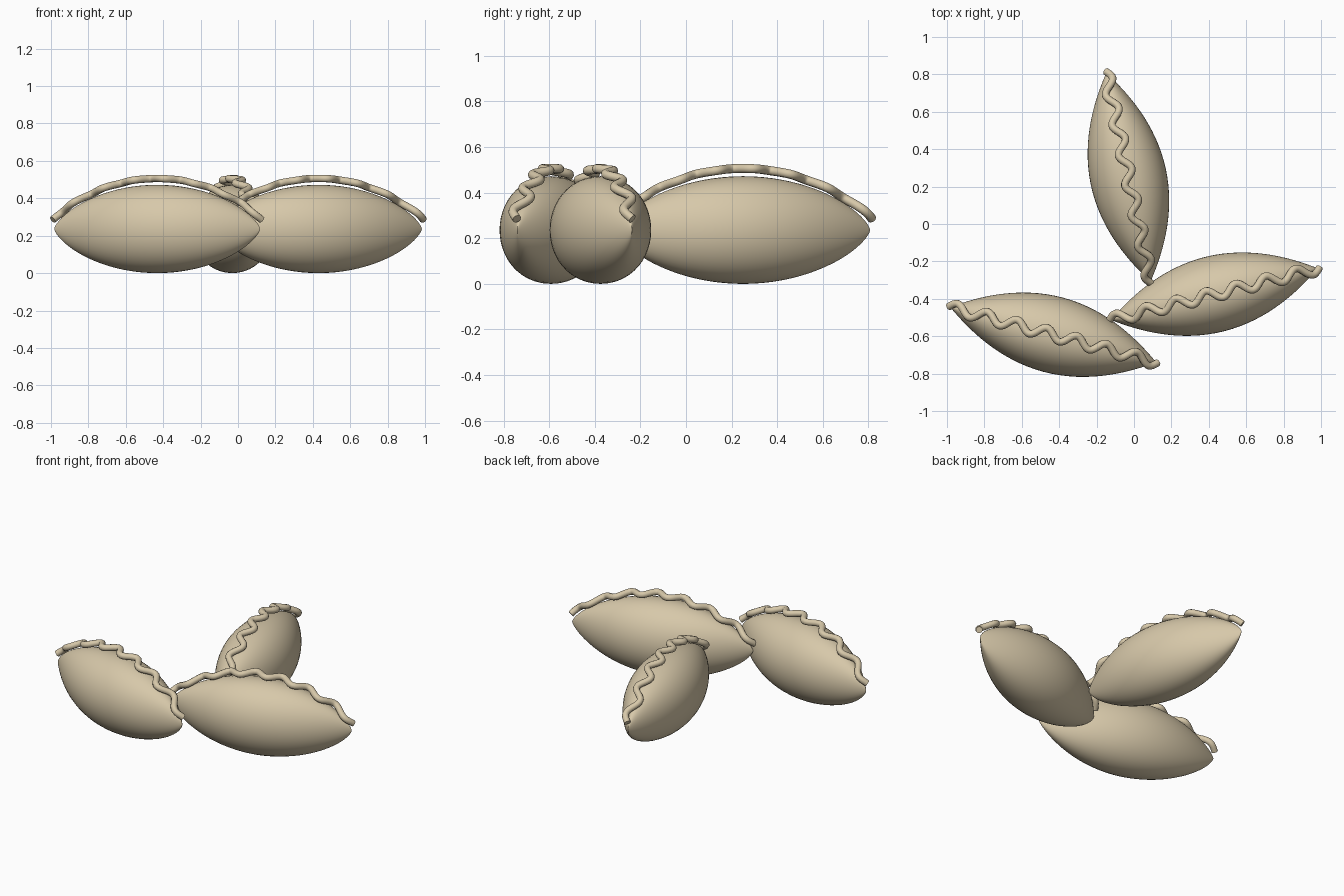
import bpy, bmesh, math
from mathutils import Matrix, Vector

if "Cube" in bpy.data.objects:
    bpy.data.objects.remove(bpy.data.objects["Cube"])

dough = bpy.data.materials.new("pale dough")
dough.diffuse_color = (0.68, 0.58, 0.40, 1)
dough.use_nodes = True
dough.node_tree.nodes["Principled BSDF"].inputs["Base Color"].default_value = dough.diffuse_color

HALF, WIDE, TALL = 0.57, 0.205, 0.236


def place(obj, centre, angle):
    obj.location = (centre[0], centre[1], 0)
    obj.rotation_euler = (0, 0, math.radians(angle))


# Plump spindle body: sphere with pinched ends
def body(name, centre, angle):
    bm = bmesh.new()
    bmesh.ops.create_uvsphere(bm, u_segments=48, v_segments=40, radius=1,
                              matrix=Matrix.Rotation(math.pi / 2, 4, 'Y'))
    for v in bm.verts:
        x, y, z = v.co
        r = max(1 - x * x, 0.0)
        v.co = Vector((x * HALF, y * WIDE * r ** 0.5, TALL + z * TALL * r ** 0.2))
    bmesh.ops.recalc_face_normals(bm, faces=bm.faces)
    for f in bm.faces:
        f.smooth = True
    me = bpy.data.meshes.new(name)
    bm.to_mesh(me)
    bm.free()
    me.materials.append(dough)
    obj = bpy.data.objects.new(name, me)
    bpy.context.collection.objects.link(obj)
    place(obj, centre, angle)


# Wavy crimped seam running over the top
def seam(name, centre, angle):
    cu = bpy.data.curves.new(name, 'CURVE')
    cu.dimensions = '3D'
    cu.bevel_depth = 0.02
    cu.bevel_resolution = 3
    cu.use_fill_caps = True
    n = 112
    sp = cu.splines.new('POLY')
    sp.points.add(n)
    for i, p in enumerate(sp.points):
        t = 2 * i / n - 1
        y = 0.028 * math.sin(7 * math.pi * (t + 1))
        z = 0.285 + 0.221 * max(1 - t * t, 0) ** 0.9
        p.co = (0.578 * t, y, z, 1)
    sp.use_smooth = True
    cu.materials.append(dough)
    obj = bpy.data.objects.new(name, cu)
    bpy.context.collection.objects.link(obj)
    place(obj, centre, angle)


# Three dumplings: centre and heading
for label, centre, angle in (("right", (0.43, -0.375), 14),
                             ("left", (-0.432, -0.592), -15),
                             ("back", (-0.03, 0.25), 102)):
    body(label + "_dumpling", centre, angle)
    seam(label + "_crimped_seam", centre, angle)
